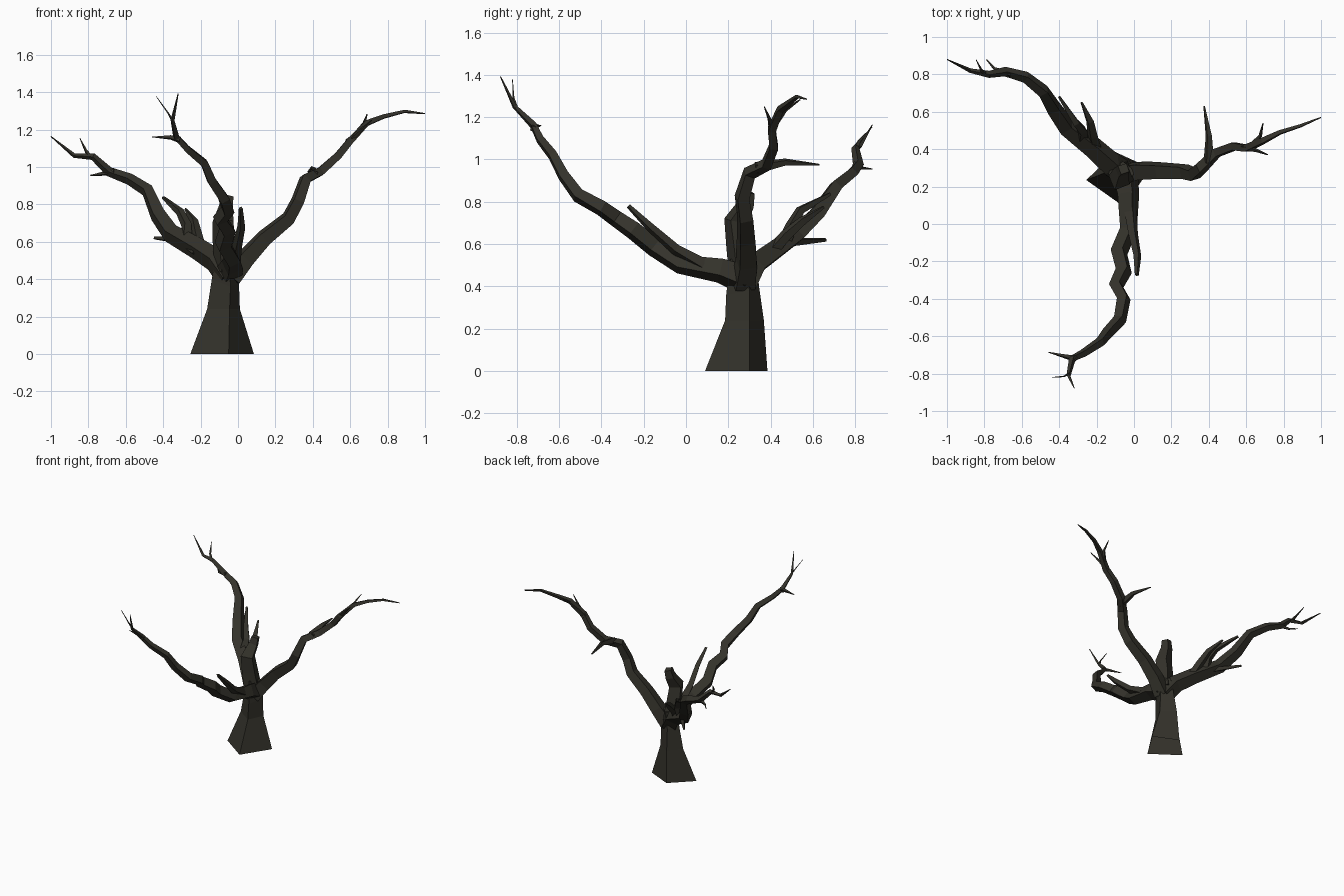
import bpy, bmesh, math
from mathutils import Vector

bark = bpy.data.materials.new("dark_bark")
bark.diffuse_color = (0.034, 0.032, 0.024, 1)


def skin(name, rings, closed_start=True):
    """Flat-faced object through a list of rings, capped at the ends."""
    bm = bmesh.new()
    loops = [[bm.verts.new(p) for p in ring] for ring in rings]
    n = len(loops[0])
    for a, b in zip(loops, loops[1:]):
        for i in range(n):
            j = (i + 1) % n
            bm.faces.new((a[i], a[j], b[j], b[i]))
    if closed_start:
        bm.faces.new(loops[0][::-1])
    bm.faces.new(loops[-1])
    bmesh.ops.recalc_face_normals(bm, faces=bm.faces)
    me = bpy.data.meshes.new(name)
    bm.to_mesh(me)
    bm.free()
    me.materials.append(bark)
    ob = bpy.data.objects.new(name, me)
    bpy.context.collection.objects.link(ob)


def limb(name, path, thick=1.0, sides=4, spin=0.4):
    """Tapered tube; path points are (x, y, z, radius)."""
    pts = [Vector(p[:3]) for p in path]
    side = None
    rings = []
    for i, p in enumerate(pts):
        prev, nxt = pts[max(i - 1, 0)], pts[min(i + 1, len(pts) - 1)]
        t = (nxt - prev).normalized()
        if side is None:
            side = t.orthogonal()
        side = (side - t * side.dot(t)).normalized()
        up = t.cross(side)
        r = path[i][3] * thick
        rings.append([p + r * (side * math.cos(a) + up * math.sin(a))
                      for a in (spin + math.tau * k / sides for k in range(sides))])
    skin(name, rings)


# Four-sided flared trunk, open underneath
skin("trunk", [
    [(-.255, .235, 0), (-.05, .09, 0), (.085, .30, 0), (-.10, .385, 0)],
    [(-.165, .27, .24), (-.045, .185, .24), (.01, .30, .24), (-.09, .368, .24)],
    [(-.14, .28, .40), (-.04, .19, .36), (.005, .30, .38), (-.08, .345, .40)],
    [(-.12, .28, .53), (-.05, .21, .53), (.01, .28, .52), (-.06, .335, .52)],
], closed_start=False)

# Broken stub on top of the trunk
limb("broken_stub", [(-.06, .27, .45, .072), (-.075, .25, .60, .065),
                     (-.08, .235, .71, .06), (-.065, .285, .79, .042), (-.055, .295, .845, .034)])

# Three main branches
limb("left_branch", [
    (-.05, .27, .40, .08), (-.12, .32, .50, .075), (-.22, .41, .565, .068),
    (-.36, .52, .645, .06), (-.43, .62, .745, .053), (-.485, .71, .875, .042),
    (-.58, .785, .935, .036), (-.69, .815, .975, .03), (-.775, .80, 1.055, .022),
    (-.875, .82, 1.06, .014), (-1, .88, 1.163, .003)], thick=.86)
limb("right_branch", [
    (-.04, .27, .41, .078), (.04, .285, .51, .068), (.14, .285, .62, .06),
    (.27, .28, .725, .052), (.32, .265, .82, .047), (.36, .30, .935, .042),
    (.44, .38, .975, .036), (.535, .415, 1.06, .033), (.60, .405, 1.14, .03),
    (.69, .445, 1.235, .024), (.78, .49, 1.27, .017), (.89, .525, 1.297, .012),
    (1, .57, 1.285, .004)], thick=.86)
limb("front_branch", [
    (-.05, .28, .43, .085), (-.03, .16, .475, .07), (-.03, -.03, .505, .054),
    (-.08, -.15, .585, .055), (-.055, -.25, .665, .053), (-.095, -.33, .72, .048),
    (-.055, -.40, .77, .045), (-.075, -.51, .83, .041), (-.14, -.58, .925, .036),
    (-.18, -.63, 1.02, .031), (-.27, -.69, 1.095, .026), (-.33, -.72, 1.16, .022),
    (-.35, -.81, 1.25, .013), (-.32, -.877, 1.392, .003)], thick=.88)

# Side twigs: name -> tapered paths
twigs = {
    "left_twig": [
        [(-.20, .40, .56, .035), (-.22, .47, .64, .032), (-.235, .55, .71, .025), (-.28, .65, .775, .008)],
        [(-.28, .46, .60, .04), (-.275, .50, .69, .032), (-.31, .54, .76, .026), (-.40, .68, .837, .01)],
        [(-.22, .38, .55, .035), (-.31, .49, .61, .026), (-.445, .66, .62, .01)],
        [(-.66, .80, .975, .02), (-.745, .83, .96, .01), (-.79, .88, .955, .003)],
        [(-.79, .80, 1.05, .016), (-.815, .82, 1.09, .009), (-.845, .88, 1.153, .002)]],
    "right_twig": [
        [(.40, .33, .96, .034), (.40, .47, .988, .02), (.375, .63, .975, .005)],
        [(.62, .41, 1.16, .022), (.675, .47, 1.235, .011), (.69, .54, 1.283, .003)],
        [(.585, .41, 1.13, .022), (.65, .395, 1.19, .011), (.715, .37, 1.25, .003)]],
    "front_twig": [
        [(-.02, .08, .50, .04), (-.005, -.05, .575, .03), (.018, -.17, .68, .024), (.015, -.272, .78, .012)],
        [(-.31, -.72, 1.145, .022), (-.36, -.71, 1.158, .014), (-.46, -.685, 1.16, .002)],
        [(-.345, -.80, 1.24, .01), (-.375, -.815, 1.29, .005), (-.437, -.82, 1.377, .002)]],
}
for name, paths in twigs.items():
    for k, path in enumerate(paths, 1):
        limb(f"{name}_{k}", path, thick=.9)
